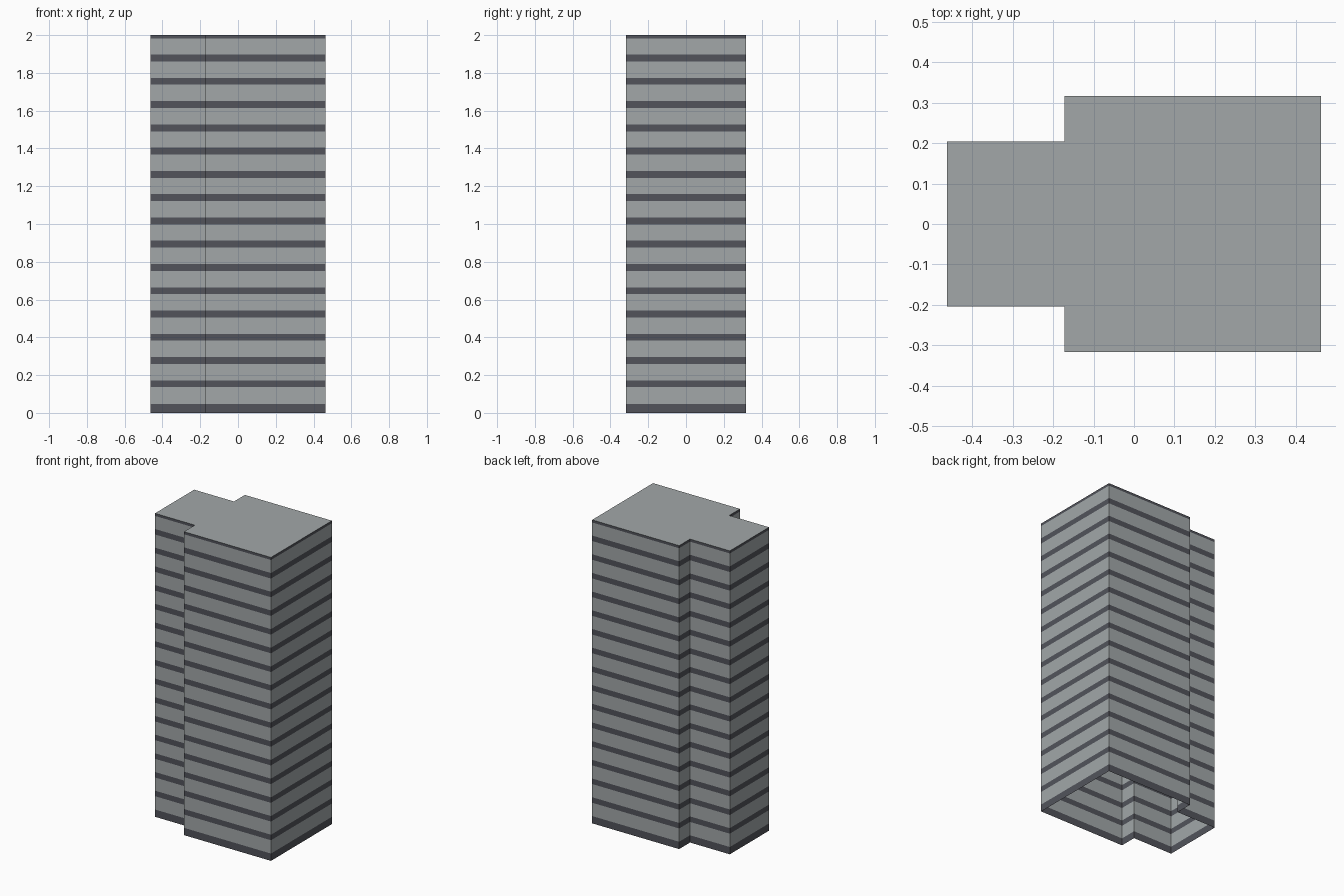
import bpy, bmesh

if "Cube" in bpy.data.objects:
    bpy.data.objects.remove(bpy.data.objects["Cube"])


def material(name, rgb):
    m = bpy.data.materials.new(name)
    m.diffuse_color = (*rgb, 1.0)
    m.use_nodes = True
    m.node_tree.nodes["Principled BSDF"].inputs["Base Color"].default_value = m.diffuse_color
    return m


concrete = material("pale grey concrete", (0.36, 0.39, 0.395))
glass = material("dark window band", (0.085, 0.088, 0.105))

# Footprint: wide block with a narrower wing on the left
X, STEP, WIDE, NARROW, TOP = 0.4625, -0.172, 0.317, 0.204, 2.0
half = [(X, WIDE), (STEP, WIDE), (STEP, NARROW), (-X, NARROW)]
outline = half + [(x, -y) for x, y in reversed(half)]

# Storey heights: one window band per storey, cut at the base and roof
PITCH, BAND = 0.1232, 0.0182
levels = [0.0, 0.048]
for i in range(15):
    c = 0.154 + PITCH * i
    levels += [c - BAND, c + BAND]
levels += [1.983, TOP]

# Tower shell: stacked wall strips, open underneath
bm = bmesh.new()
rings = [[bm.verts.new((x, y, z)) for x, y in outline] for z in levels]
n = len(outline)
for k in range(len(levels) - 1):
    lo, hi = rings[k], rings[k + 1]
    for j in range(n):
        f = bm.faces.new((lo[j], lo[(j + 1) % n], hi[(j + 1) % n], hi[j]))
        f.material_index = 1 if k % 2 == 0 else 0

# Flat roof
bm.faces.new(rings[-1]).material_index = 0
bm.normal_update()

mesh = bpy.data.meshes.new("tower_block")
bm.to_mesh(mesh)
bm.free()
mesh.materials.append(concrete)
mesh.materials.append(glass)
bpy.context.collection.objects.link(bpy.data.objects.new("tower_block", mesh))
